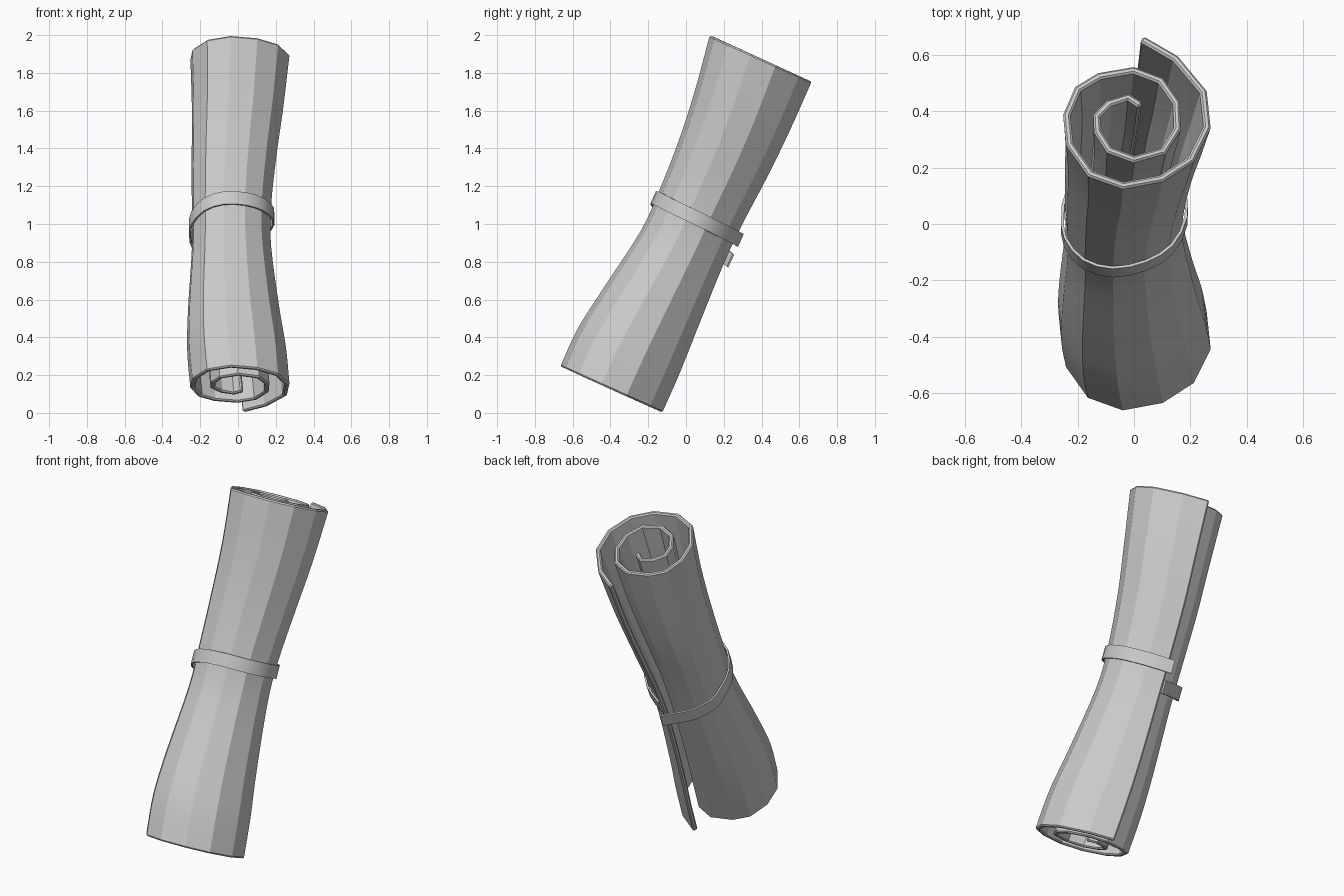
import bpy
from math import radians
from mathutils import Vector

if "Cube" in bpy.data.objects:
    bpy.data.objects.remove(bpy.data.objects["Cube"])

TILT = radians(-24.3)

# Outer line of the rolled sheet, from the loose edge inwards
SPIRAL = [(.035, .30), (.156, .223), (.259, .087), (.273, -.057), (.213, -.189),
          (.103, -.267), (-.039, -.296), (-.163, -.247), (-.241, -.127), (-.252, -.006),
          (-.209, .103), (-.128, .157), (0, .181), (.103, .138), (.163, .044),
          (.167, -.064), (.113, -.158), (0, -.193), (-.096, -.154), (-.142, -.076),
          (-.145, -.006), (-.096, .05), (-.018, .076), (.032, .041)]

# Sections along the roll: height, scale, x shift, y shift (squeezed at the band)
SECTIONS = [(-.96, 1, 0, 0), (-.74, .995, -.018, 0), (-.5, .92, -.033, .012),
            (-.135, .80, -.043, .033), (.1, .80, -.043, .035), (.39, .855, -.030, .036),
            (.66, .92, -.012, .025), (.96, 1, 0, 0)]


def smooth_path(keys, steps):
    """Catmull-Rom through a list of tuples."""
    k = [Vector(p) for p in keys]
    k = [k[0] * 2 - k[1]] + k + [k[-1] * 2 - k[-2]]
    out = []
    for i in range(1, len(k) - 2):
        a, b, c, d = k[i - 1:i + 3]
        for s in range(steps):
            t = s / steps
            out.append(.5 * (2 * b + (c - a) * t + (2 * a - 5 * b + 4 * c - d) * t ** 2
                             + (3 * b - a - 3 * c + d) * t ** 3))
    return out + [k[-2]]


def make_sheet(name, rows, thickness, offset, bevel):
    """Skin rows of points, give thickness, tilt and place."""
    n = len(rows[0])
    verts = [p for row in rows for p in row]
    faces = [(r * n + i, (r + 1) * n + i, (r + 1) * n + i + 1, r * n + i + 1)
             for r in range(len(rows) - 1) for i in range(n - 1)]
    mesh = bpy.data.meshes.new(name)
    mesh.from_pydata(verts, [], faces)
    obj = bpy.data.objects.new(name, mesh)
    bpy.context.collection.objects.link(obj)
    obj.rotation_euler.x = TILT
    obj.location.z = 1
    solid = obj.modifiers.new("thickness", 'SOLIDIFY')
    solid.thickness = thickness
    solid.offset = offset
    if bevel:
        bev = obj.modifiers.new("soft_rim", 'BEVEL')
        bev.width = bevel
        bev.segments = 1
        bev.limit_method = 'ANGLE'
        bev.angle_limit = radians(65)
    bpy.ops.object.select_all(action='DESELECT')
    obj.select_set(True)
    bpy.context.view_layer.objects.active = obj
    for mod in list(obj.modifiers):
        bpy.ops.object.modifier_apply(modifier=mod.name)
    bpy.ops.object.shade_smooth_by_angle(angle=radians(20))
    return obj


# Rolled sheet
rows = [[(x * s + dx, y * s + dy, z) for x, y in SPIRAL]
        for z, s, dx, dy in smooth_path(SECTIONS, 4)]
make_sheet("rolled_sheet", rows, .026, -1, .007)

# Tie band: once around the waist, sinking towards its loose tail
ring = [(x * .815 - .043, y * .815 + .035) for x, y in SPIRAL[:10]]
path = [(-.035, .292)] + ring + [(-.235, .12), (-.165, .205), (-.075, .255), (-.005, .29)]
heights = [.04, .042, .045, .05, .053, .056, .06, .055, .035, 0, -.025, -.045, -.06, -.07, -.08]
band = smooth_path([(x, y, h) for (x, y), h in zip(path, heights)], 2)
make_sheet("tie_band", [[p + Vector((0, 0, dz)) for p in band] for dz in (-.037, .037)],
           .010, 1, 0)
